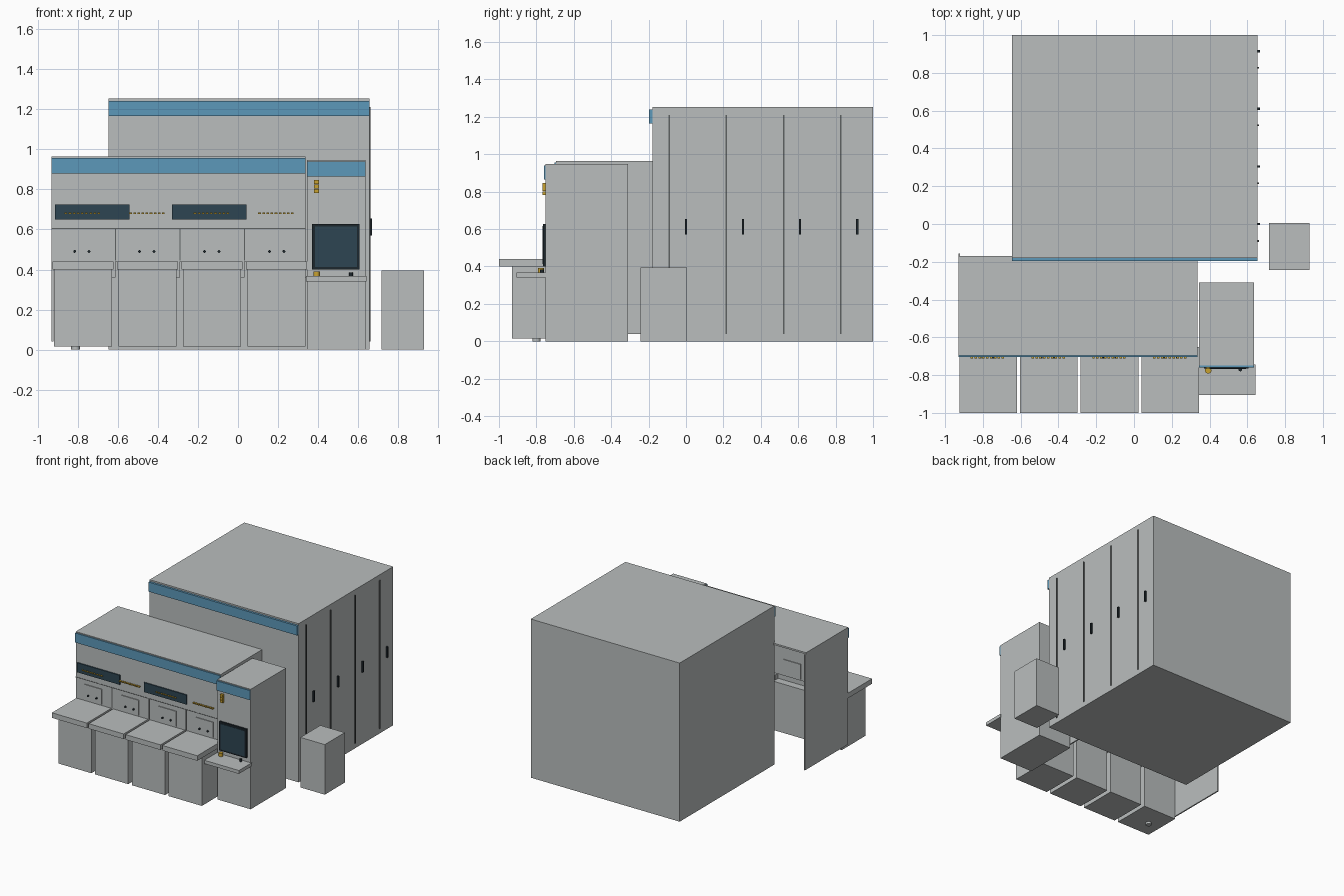
import bpy, bmesh, math

if "Cube" in bpy.data.objects:
    bpy.data.objects.remove(bpy.data.objects["Cube"])


def material(name, r, g, b):
    m = bpy.data.materials.new(name)
    m.diffuse_color = (r, g, b, 1)
    m.use_nodes = True
    m.node_tree.nodes["Principled BSDF"].inputs["Base Color"].default_value = m.diffuse_color
    return m


GREY = material("light_grey", 0.49, 0.515, 0.515)
BLUE = material("stripe_blue", 0.107, 0.315, 0.49)
GLASS = material("dark_glass", 0.027, 0.06, 0.085)
YELLOW = material("signal_yellow", 0.58, 0.36, 0.03)
BLACK = material("handle_black", 0.012, 0.02, 0.026)
SEAM = material("seam_grey", 0.11, 0.12, 0.12)


def finish(name, bm, mat):
    bmesh.ops.recalc_face_normals(bm, faces=bm.faces)
    me = bpy.data.meshes.new(name)
    bm.to_mesh(me)
    bm.free()
    me.materials.append(mat)
    ob = bpy.data.objects.new(name, me)
    bpy.context.collection.objects.link(ob)
    return ob


def boxes(name, mat, *spans):
    """One object from boxes given as (x0, x1, y0, y1, z0, z1)."""
    bm = bmesh.new()
    for x0, x1, y0, y1, z0, z1 in spans:
        vs = bmesh.ops.create_cube(bm, size=1)["verts"]
        for v in vs:
            v.co = (x1 if v.co.x > 0 else x0, y1 if v.co.y > 0 else y0, z1 if v.co.z > 0 else z0)
    return finish(name, bm, mat)


def cylinder(name, mat, x, y, z, r, h, axis="Z"):
    bm = bmesh.new()
    bmesh.ops.create_cone(bm, cap_ends=True, segments=16, radius1=r, radius2=r, depth=h)
    ob = finish(name, bm, mat)
    ob.location = (x, y, z)
    if axis == "Y":
        ob.rotation_euler.x = math.pi / 2
    for p in ob.data.polygons:
        p.use_smooth = len(p.vertices) == 4
    return ob


# Tall rear cabinet with its stripe
boxes("main_cabinet", GREY, (-0.645, 0.655, -0.18, 1.0, 0, 1.252))
boxes("cabinet_stripe", BLUE, (-0.645, 0.655, -0.197, -0.18, 1.165, 1.24))

# Door seams and handles on the right side
for i in range(4):
    y = -0.09 + 0.306 * i
    boxes("door_seam", SEAM, (0.655, 0.661, y - 0.004, y + 0.004, 0.04, 1.21))
    y = 0.0 + 0.305 * i
    boxes("door_handle", BLACK, (0.655, 0.668, y - 0.006, y + 0.006, 0.57, 0.655))

# Placement module: open shell with front wall, sides and roof
boxes("module_roof", GREY, (-0.93, 0.337, -0.695, -0.17, 0.95, 0.963))
boxes("module_left_panel", GREY, (-0.93, -0.92, -0.695, -0.155, 0.04, 0.95))
boxes("module_right_panel", GREY, (0.327, 0.337, -0.695, -0.17, 0.04, 0.95))
boxes("module_front_wall", GREY, (-0.92, 0.327, -0.695, -0.68, 0.44, 0.95))
boxes("module_stripe", BLUE, (-0.93, 0.337, -0.703, -0.695, 0.88, 0.955))
boxes("wall_seam", SEAM, (-0.93, 0.337, -0.697, -0.695, 0.603, 0.607))

# Observation windows
for x in (-0.912, -0.33):
    boxes("window", GLASS, (x, x + 0.372, -0.704, -0.695, 0.65, 0.725))

# Four feeder carts and the panels above them
for i in range(4):
    x = -0.925 + 0.3215 * i
    boxes("cart_top", GREY, (x, x + 0.305, -1.0, -0.69, 0.40, 0.44))
    boxes("cart_body", GREY, (x + 0.007, x + 0.296, -0.93, -0.63, 0.015, 0.40))
    # slim bracket beside each cart
    boxes("cart_bracket", GREY, (x + 0.282, x + 0.315, -0.69, -0.65, 0.36, 0.44))
    if i < 3:
        boxes("panel_divider", SEAM, (x + 0.311, x + 0.317, -0.698, -0.695, 0.445, 0.603))
    # framed access hatch, visible on both sides of the wall
    h = -0.85 + 0.324 * i
    for side, y0, y1 in (("front", -0.701, -0.695), ("rear", -0.68, -0.674)):
        boxes("hatch_" + side, GREY, (h, h + 0.15, y0, y1, 0.45, 0.57))
    for dx in (0.035, 0.107):
        cylinder("hatch_knob", BLACK, h + dx, -0.705, 0.49, 0.007, 0.012, "Y")
    # row of yellow markers
    m = -0.865 + 0.322 * i
    boxes("marker_row", YELLOW, *[(m + 0.0205 * k, m + 0.0205 * k + 0.013, -0.712, -0.695, 0.677, 0.684)
                                  for k in range(9)])

# Small foot under the first cart
cylinder("cart_foot", GREY, -0.81, -0.80, 0.0085, 0.022, 0.017)

# Operator console
boxes("console_body", GREY, (0.344, 0.636, -0.75, -0.31, 0, 0.947))
boxes("console_stripe", BLUE, (0.344, 0.636, -0.76, -0.75, 0.865, 0.94))
boxes("monitor_frame", BLACK, (0.37, 0.606, -0.764, -0.75, 0.40, 0.628))
boxes("monitor_screen", GLASS, (0.383, 0.593, -0.768, -0.764, 0.413, 0.615))
boxes("console_shelf", GREY, (0.34, 0.642, -0.905, -0.745, 0.34, 0.367))

# Signal lamp stack
boxes("signal_lamps", YELLOW, *[(0.38, 0.403, -0.768, -0.75, z, z + 0.02) for z in (0.782, 0.804, 0.826)])

# Shelf controls
cylinder("yellow_button", YELLOW, 0.393, -0.775, 0.379, 0.017, 0.024)
cylinder("black_button", BLACK, 0.563, -0.77, 0.376, 0.010, 0.018)

# Separate side unit
boxes("side_unit", GREY, (0.715, 0.928, -0.243, 0.006, 0, 0.395))
